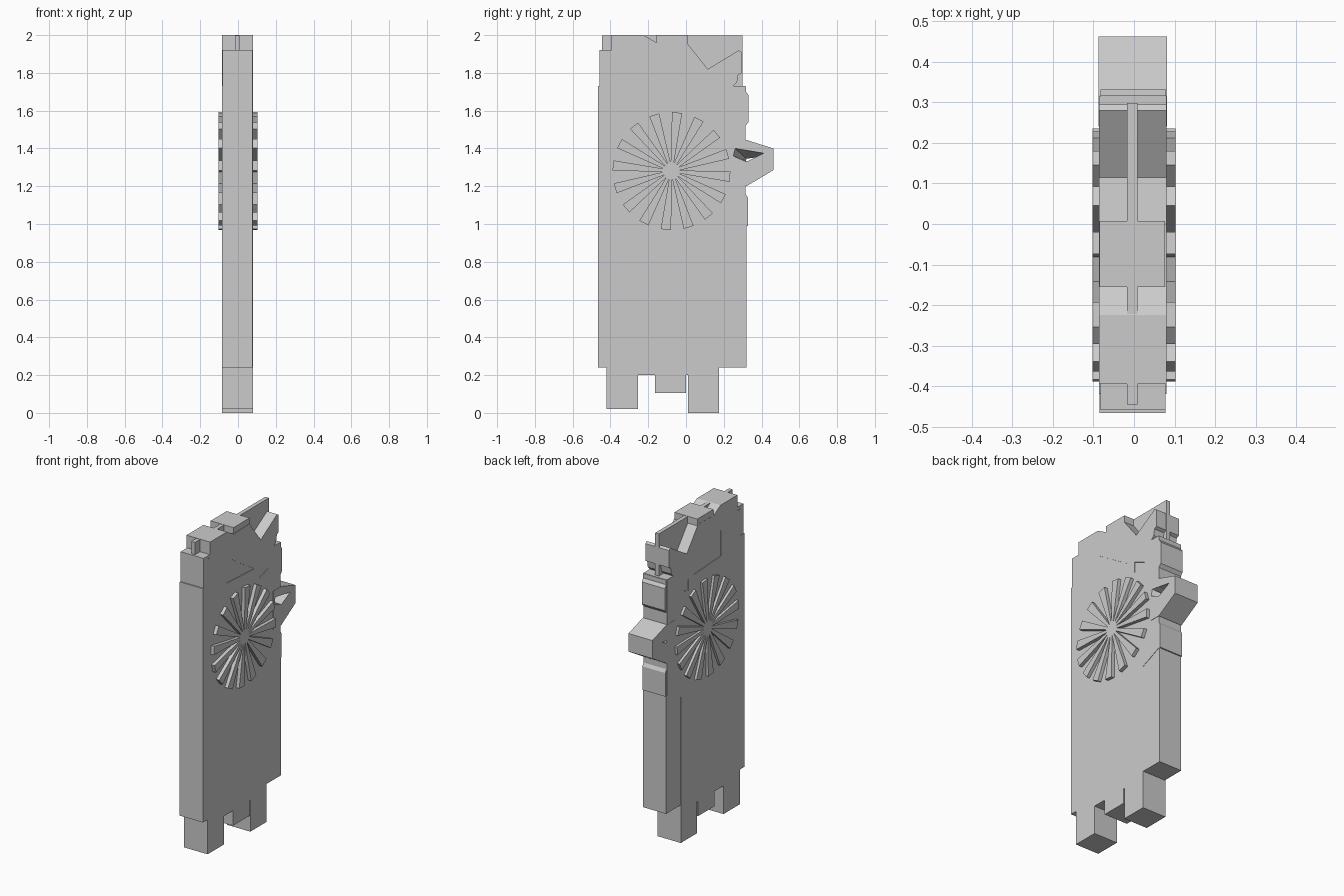
import bpy, bmesh, math

if "Cube" in bpy.data.objects:
    bpy.data.objects.remove(bpy.data.objects["Cube"])

X0, X1 = -0.086, 0.080          # faces of the main slab


def make(name, bm):
    bmesh.ops.recalc_face_normals(bm, faces=bm.faces)
    mesh = bpy.data.meshes.new(name)
    bm.to_mesh(mesh)
    bm.free()
    ob = bpy.data.objects.new(name, mesh)
    bpy.context.collection.objects.link(ob)
    return ob


def loft(name, a, xa, b, xb):
    """Solid between profile a (y, z) at xa and profile b at xb."""
    bm = bmesh.new()
    va = [bm.verts.new((xa, y, z)) for y, z in a]
    vb = [bm.verts.new((xb, y, z)) for y, z in b]
    bm.faces.new(va)
    bm.faces.new(vb[::-1])
    n = len(a)
    for i in range(n):
        j = (i + 1) % n
        bm.faces.new((va[i], vb[i], vb[j], va[j]))
    return make(name, bm)


def prism(name, pts, xa=X0, xb=X1):
    return loft(name, pts, xa, pts, xb)


def box(y0, y1, z0, z1):
    return [(y0, z0), (y1, z0), (y1, z1), (y0, z1)]


def cut(target, cutter):
    m = target.modifiers.new("cut", 'BOOLEAN')
    m.operation = 'DIFFERENCE'
    m.solver = 'EXACT'
    m.object = cutter
    bpy.context.view_layer.objects.active = target
    bpy.ops.object.modifier_apply(modifier=m.name)
    bpy.data.objects.remove(cutter)


# main slab with stubby legs below and a notched top
body = prism("main_body", [
    (-.42, .02), (-.255, .02), (-.255, .20), (-.165, .20), (-.165, .105),
    (0, .105), (0, .20), (.01, .20), (.01, 0), (.175, 0), (.175, .93),
    (.315, .99), (.315, 1.73), (.25, 1.73), (.27, 1.75), (.277, 1.79),
    (.295, 1.80), (.295, 1.91), (.28, 1.92), (.115, 1.82), (0, 1.965),
    (-.155, 1.96), (-.225, 2.0), (-.395, 2.0), (-.395, 1.90), (-.42, 1.90)])

# shallow triangular insets on both sides
for tri in ([(-.23, 1.84), (-.23, 1.675), (.05, 1.66)],
            [(.10, 1.65), (.10, 1.58), (.19, 1.61)]):
    for x in (X0, X1):
        cut(body, prism("inset_cutter", tri, x - .003, x + .003))

# front and rear strips
prism("front_strip", box(-.466, -.41, .24, 1.73), X0 + .001, X1 - .002)
prism("front_strip_top", box(-.459, -.39, 1.72, 1.92), X0 + .003, X1 - .002)
prism("rear_strip", box(.17, .32, .24, 1.0), X0 + .003, X1 - .002)

# raised bands on the rear edge
prism("upper_rear_band", [(.28, 1.52), (.315, 1.52), (.332, 1.54),
                          (.332, 1.68), (.318, 1.70), (.318, 1.728),
                          (.28, 1.728)], X0 + .003, X1 - .001)
prism("lower_rear_band", [(.28, .985), (.327, .99), (.327, 1.14),
                          (.315, 1.16), (.28, 1.16)], X0 + .003, X1 - .001)

# pointed rear bracket with a tapering opening
bracket = prism("rear_bracket", [(.24, 1.20), (.32, 1.20), (.462, 1.285),
                                 (.462, 1.40), (.32, 1.445), (.24, 1.445)],
                X0 - .001, X1 + .002)
big = [(.25, 1.36), (.26, 1.40), (.41, 1.375), (.32, 1.33)]
small = [(.318, 1.335), (.32, 1.345), (.37, 1.352), (.32, 1.33)]
for ob in (bracket, body):
    cut(ob, loft("opening_cutter", big, X1 + .0025, small, X0 - .002))

# centre fin and cap block
prism("centre_fin", box(-.445, .298, 1.65, 1.998), -.017, .009)
prism("top_block", box(-.155, .007, 1.94, 2.0), X0 + .001, X1 - .003)


# sixteen-blade fan on each side
def fan(name, xa, xb):
    cy, cz, n, r, hub = -.077, 1.28, 16, .311, .045
    bm = bmesh.new()

    def solid(pts):
        va = [bm.verts.new((xa, cy + p, cz + q)) for p, q in pts]
        f = bm.faces.new(va)
        ret = bmesh.ops.extrude_face_region(bm, geom=[f])
        for v in ret["geom"]:
            if isinstance(v, bmesh.types.BMVert):
                v.co.x = xb

    solid([(hub * math.cos(2 * math.pi * i / 32),
            hub * math.sin(2 * math.pi * i / 32)) for i in range(32)])
    for i in range(n):
        t = math.radians(5.5) + i * 2 * math.pi / n
        s, c = math.sin(t), math.cos(t)
        blade = [(-.008, .04), (.008, .04), (.027, r), (-.027, r)]
        solid([(u * c + v * s, -u * s + v * c) for u, v in blade])
    make(name, bm)


fan("right_fan", X1 - .003, .102)
fan("left_fan", X0 + .003, -.102)
